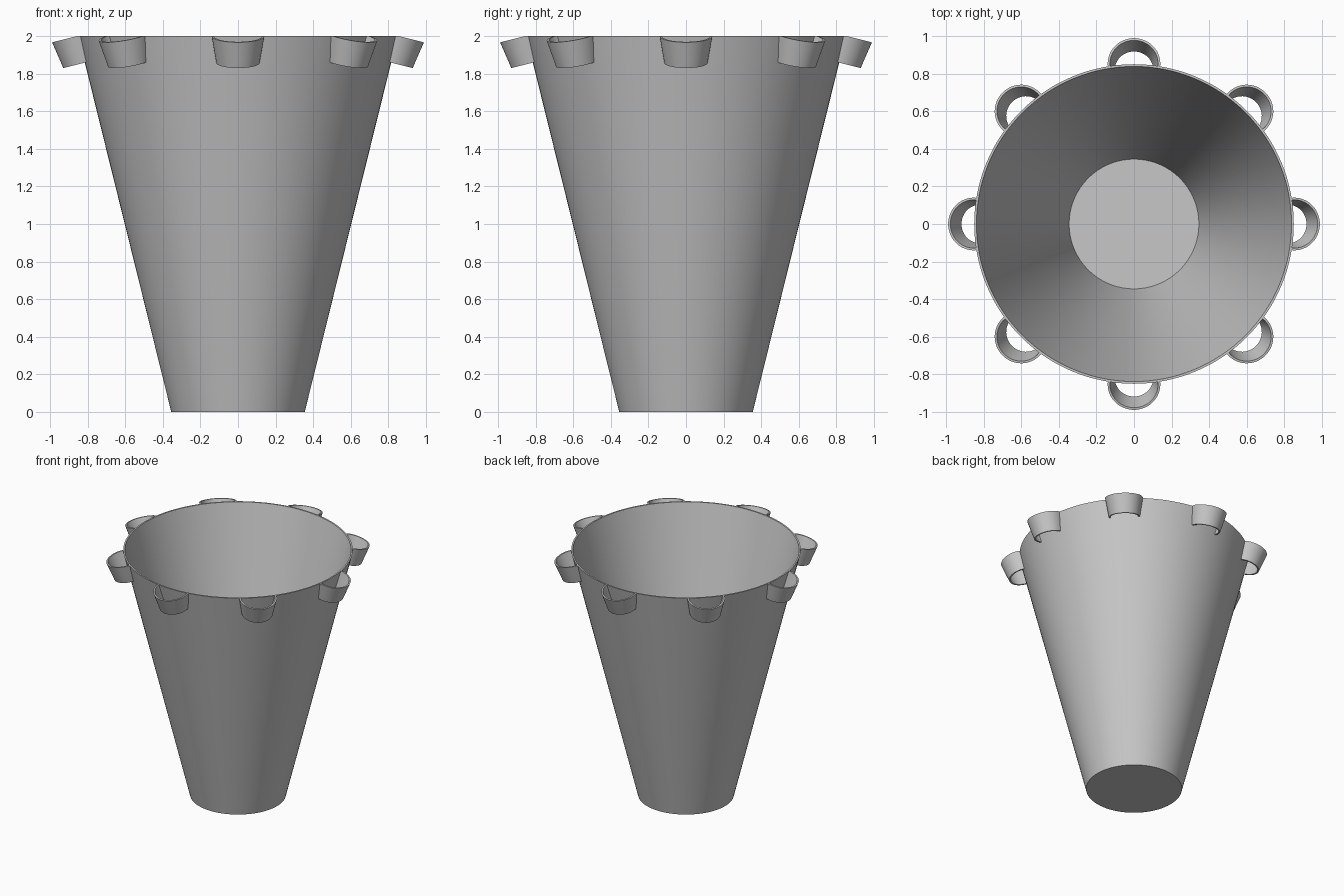
import bpy, bmesh, math
from mathutils import Vector

if "Cube" in bpy.data.objects:
    bpy.data.objects.remove(bpy.data.objects["Cube"])

grey = bpy.data.materials.new("light grey")
grey.diffuse_color = (0.57, 0.57, 0.57, 1)
grey.use_nodes = True
grey.node_tree.nodes["Principled BSDF"].inputs["Base Color"].default_value = grey.diffuse_color


def finish(bm, name):
    bmesh.ops.recalc_face_normals(bm, faces=bm.faces)
    me = bpy.data.meshes.new(name)
    bm.to_mesh(me)
    bm.free()
    ob = bpy.data.objects.new(name, me)
    bpy.context.collection.objects.link(ob)
    me.materials.append(grey)
    bpy.ops.object.select_all(action='DESELECT')
    ob.select_set(True)
    bpy.context.view_layer.objects.active = ob
    bpy.ops.object.shade_smooth_by_angle(angle=math.radians(30))
    return ob


# Tapered bucket: outer wall, rim, inner wall, with a closed floor
def make_bucket(profile, sides=128):
    bm = bmesh.new()
    loops = [[bm.verts.new((r * math.cos(2 * math.pi * i / sides),
                            r * math.sin(2 * math.pi * i / sides), z))
              for i in range(sides)] for r, z in profile]
    for a, b in zip(loops, loops[1:]):
        for i in range(sides):
            j = (i + 1) % sides
            bm.faces.new((a[i], a[j], b[j], b[i]))
    bm.faces.new(loops[0])
    bm.faces.new(loops[-1])
    return finish(bm, "bucket")


make_bucket([(0.355, 0), (0.85, 2), (0.838, 2), (0.345, 0.012)])

# Open tapered holder loops, leaning with the wall, ends buried in it
TILT = math.atan2(0.85 - 0.355, 2)
HEIGHT, THICK = 0.147, 0.012
TOP_R, LOW_R = 0.14, 0.115
ARC = math.radians(98)


def make_holder(turn, steps=40):
    out = Vector((math.cos(turn), math.sin(turn), 0))
    side = Vector((-math.sin(turn), math.cos(turn), 0))
    up = Vector((0, 0, 1))
    axis = up * math.cos(TILT) + out * math.sin(TILT)
    normal = out * math.cos(TILT) - up * math.sin(TILT)
    top = out * 0.853 + up * 2.0
    section = [(TOP_R, 0), (TOP_R - THICK, 0),
               (LOW_R - THICK, HEIGHT), (LOW_R, HEIGHT)]
    bm = bmesh.new()
    rows = []
    for i in range(steps + 1):
        a = -ARC + 2 * ARC * i / steps
        row = []
        for r, d in section:
            p = top - axis * d + normal * (r * math.cos(a)) + side * (r * math.sin(a))
            p.z = min(p.z, 2.0)
            row.append(bm.verts.new(p))
        rows.append(row)
    for a, b in zip(rows, rows[1:]):
        for k in range(4):
            m = (k + 1) % 4
            bm.faces.new((a[k], a[m], b[m], b[k]))
    bm.faces.new(rows[0])
    bm.faces.new(rows[-1])
    finish(bm, "holder_loop")


for n in range(8):
    make_holder(n * math.pi / 4)
